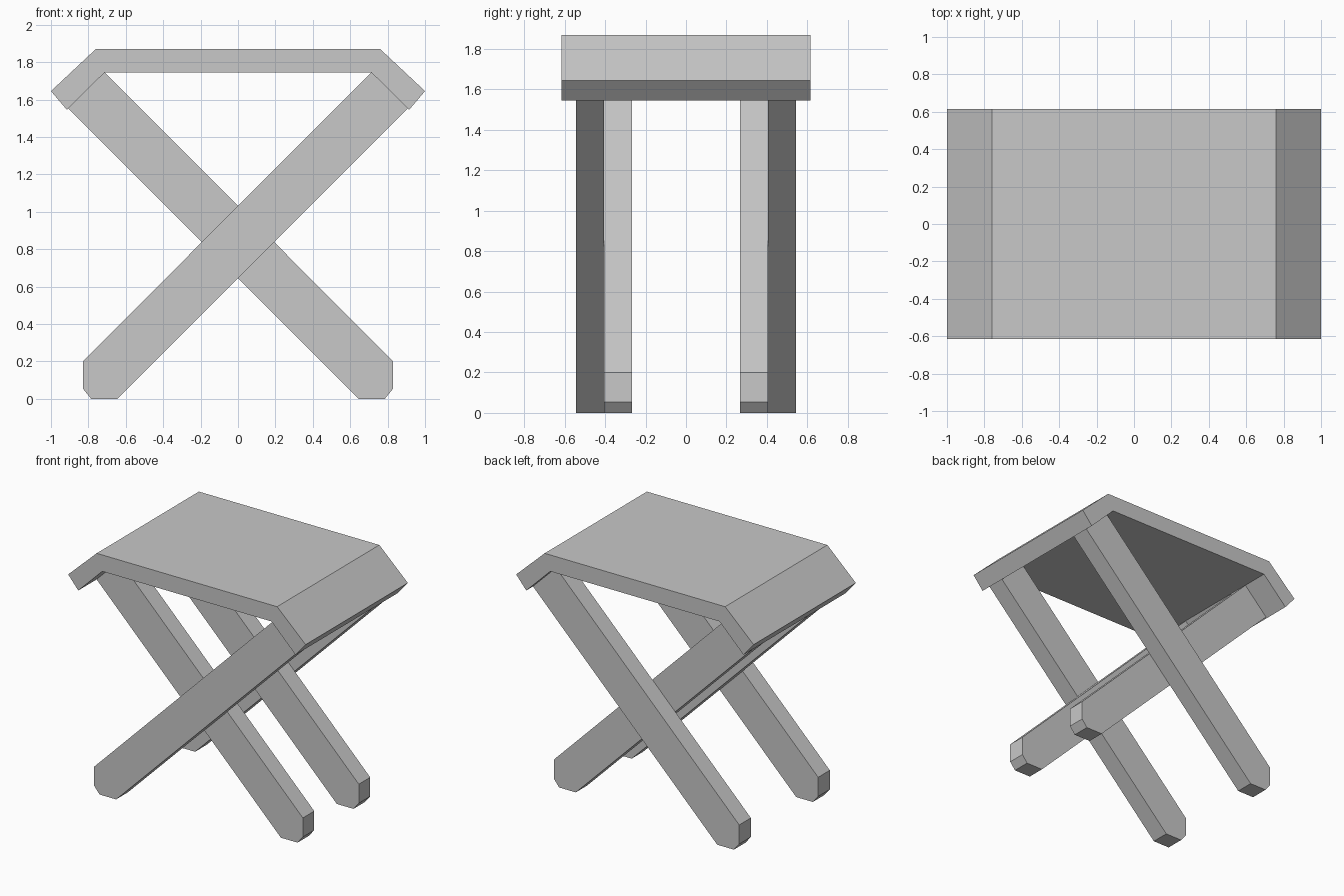
import bpy
import bmesh

cube = bpy.data.objects.get("Cube")
if cube:
    bpy.data.objects.remove(cube, do_unlink=True)

GREY = (0.58, 0.58, 0.58, 1.0)
mat = bpy.data.materials.new("plain_grey")
mat.use_nodes = True
mat.diffuse_color = GREY
mat.node_tree.nodes["Principled BSDF"].inputs["Base Color"].default_value = GREY


def prism(name, profile, y0, y1):
    """Extrude an x-z profile from y0 to y1."""
    bm = bmesh.new()
    face = bm.faces.new([bm.verts.new((x, y0, z)) for x, z in profile])
    ext = bmesh.ops.extrude_face_region(bm, geom=[face], use_keep_orig=True)
    moved = [v for v in ext["geom"] if isinstance(v, bmesh.types.BMVert)]
    bmesh.ops.translate(bm, verts=moved, vec=(0, y1 - y0, 0))
    bmesh.ops.recalc_face_normals(bm, faces=bm.faces)
    mesh = bpy.data.meshes.new(name)
    bm.to_mesh(mesh)
    bm.free()
    mesh.materials.append(mat)
    obj = bpy.data.objects.new(name, mesh)
    bpy.context.collection.objects.link(obj)


# Seat: a flat board with both ends bent down
half_seat = [(0.76, 1.87), (1.0, 1.645), (0.915, 1.545), (0.713, 1.745)]
seat = half_seat + [(-x, z) for x, z in reversed(half_seat)]
prism("seat", seat, -0.615, 0.615)

# Crossed legs: the outer pair rises to the left, the inner pair to the right
leg = [(-0.83, 0.2), (-0.83, 0.055), (-0.785, 0.0), (-0.645, 0.0),
       (0.908, 1.552), (0.713, 1.745)]
mirrored_leg = [(-x, z) for x, z in leg]
for label, side in (("front", -1), ("back", 1)):
    prism(label + "_outer_leg", leg, side * 0.405, side * 0.545)
    prism(label + "_inner_leg", mirrored_leg, side * 0.268, side * 0.405)
